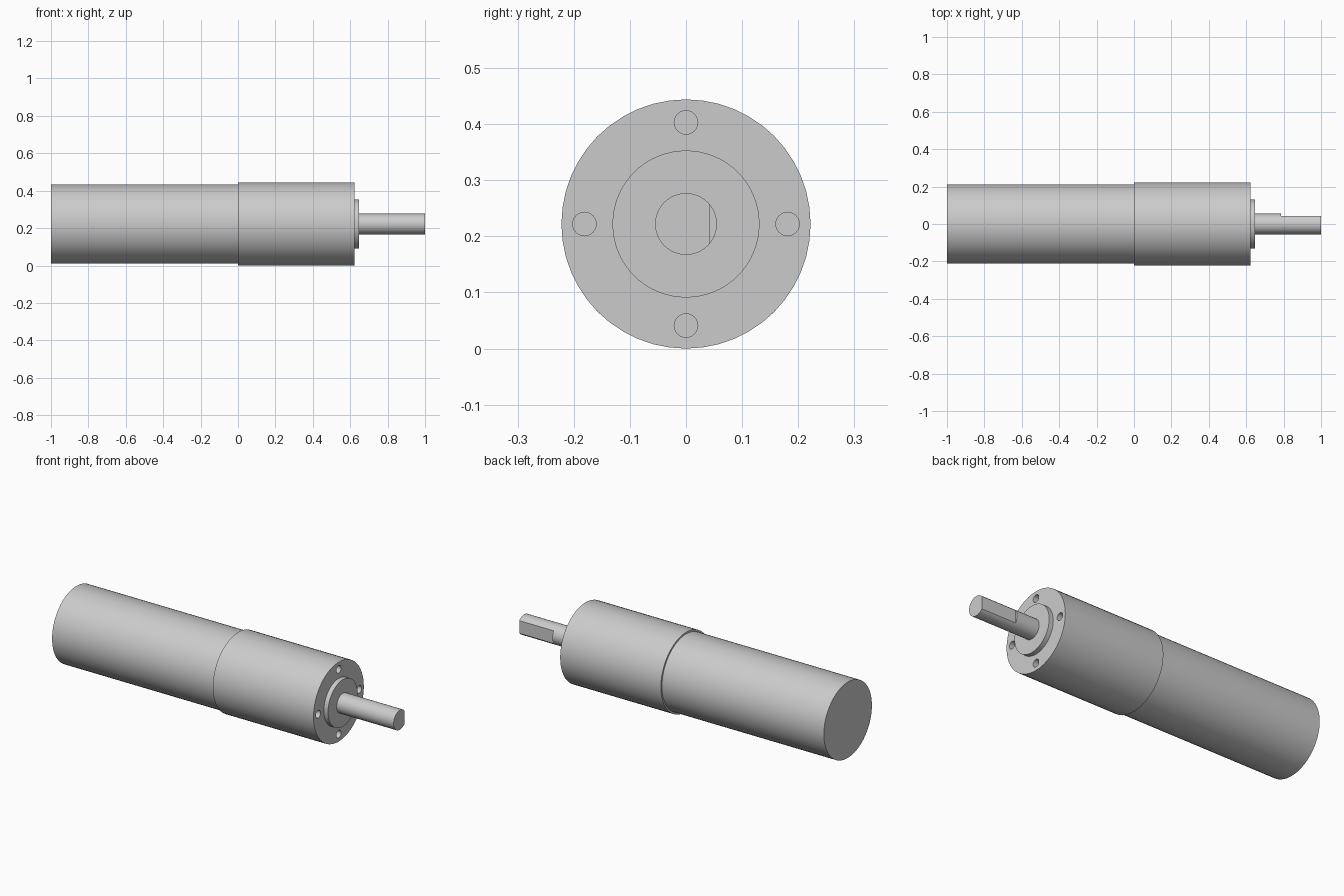
import bpy
import math
from mathutils import Matrix, Vector

if "Cube" in bpy.data.objects:
    bpy.data.objects.remove(bpy.data.objects["Cube"], do_unlink=True)

AXIS_Z = 0.222          # height of the motor axis
FACE_X = 0.622          # mounting face of the gearbox

steel = bpy.data.materials.new("grey_steel")
steel.use_nodes = True
GREY = (0.6, 0.6, 0.6, 1.0)
steel.diffuse_color = GREY
steel.node_tree.nodes["Principled BSDF"].inputs["Base Color"].default_value = GREY


def rod(name, radius, x0, x1, y=0.0, z=AXIS_Z, sides=64):
    """Cylinder lying along x from x0 to x1."""
    bpy.ops.mesh.primitive_cylinder_add(vertices=sides, radius=radius, depth=x1 - x0)
    ob = bpy.context.object
    ob.name = name
    ob.data.transform(Matrix.Rotation(math.pi / 2, 4, "Y"))
    ob.location = ((x0 + x1) / 2, y, z)
    ob.data.materials.append(steel)
    return ob


def block(name, low, high):
    low, high = Vector(low), Vector(high)
    bpy.ops.mesh.primitive_cube_add(size=1, location=(low + high) / 2)
    ob = bpy.context.object
    ob.name = name
    ob.scale = high - low
    ob.data.materials.append(steel)
    return ob


def cut(target, cutter):
    """Subtract the cutter from the target, then discard it."""
    cutter.hide_render = True
    mod = target.modifiers.new("cut", "BOOLEAN")
    mod.operation = "DIFFERENCE"
    mod.solver = "EXACT"
    mod.object = cutter
    bpy.ops.object.select_all(action="DESELECT")
    target.select_set(True)
    bpy.context.view_layer.objects.active = target
    bpy.ops.object.modifier_apply(modifier=mod.name)
    bpy.data.objects.remove(cutter, do_unlink=True)


# Main bodies
motor_can = rod("motor_can", 0.212, -1.0, 0.0)
gearbox = rod("gearbox", 0.222, 0.0, FACE_X, sides=48)
boss = rod("front_boss", 0.131, FACE_X, 0.648)
shaft = rod("output_shaft", 0.055, 0.648, 1.0, sides=48)

# Four blind mounting holes in the gearbox face
for i in range(4):
    a = i * math.pi / 2
    cut(gearbox, rod("hole_cutter", 0.021, FACE_X - 0.1, FACE_X + 0.05,
                     0.181 * math.cos(a), AXIS_Z + 0.181 * math.sin(a), 24))

# Flat on the back of the shaft
cut(shaft, block("flat_cutter", (0.787, 0.042, 0.1), (1.1, 0.2, 0.4)))

# Smooth curved walls, sharp rims
bpy.ops.object.select_all(action="DESELECT")
for ob in (motor_can, gearbox, boss, shaft):
    ob.select_set(True)
bpy.context.view_layer.objects.active = gearbox
bpy.ops.object.shade_smooth_by_angle(angle=math.radians(30))
